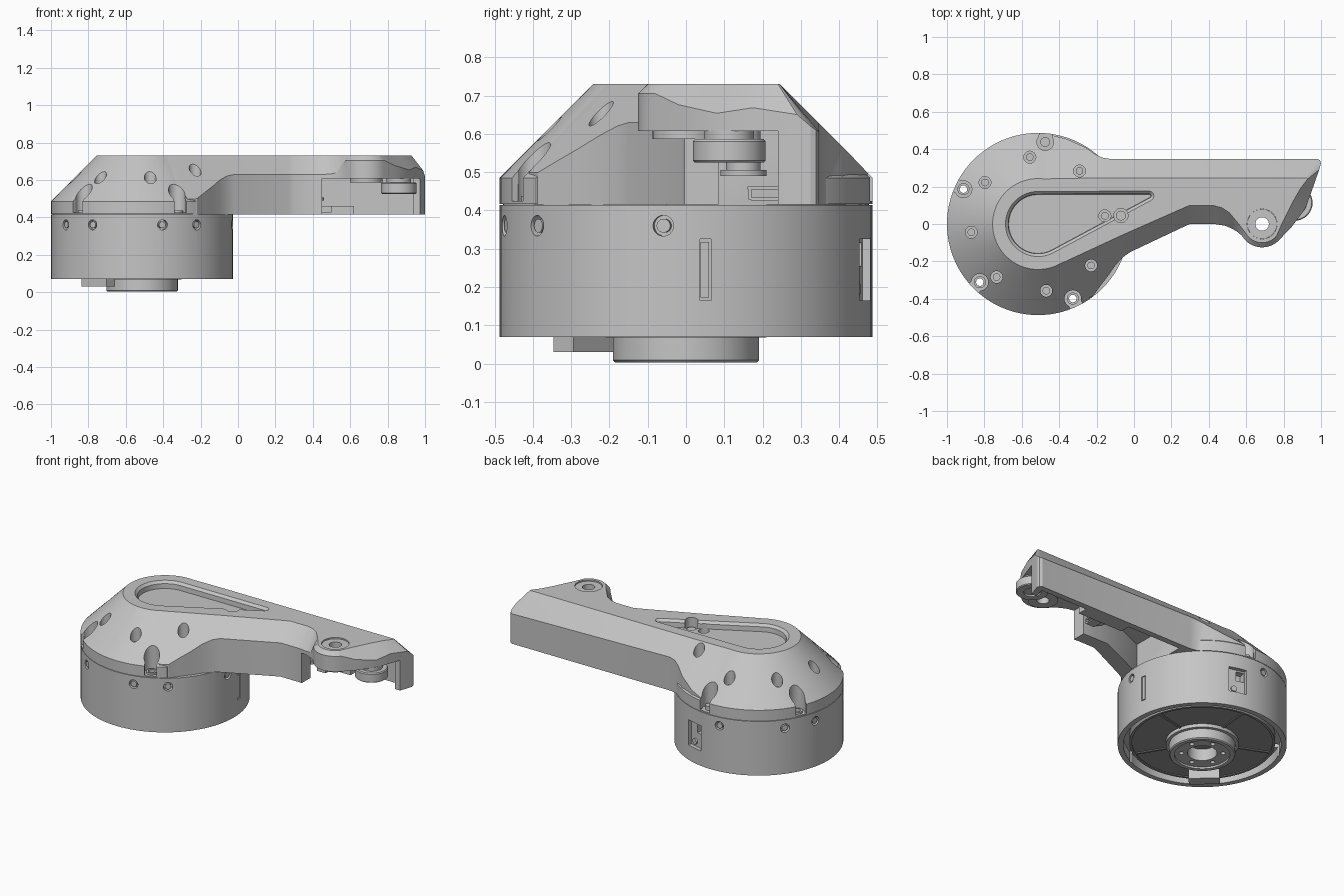
import bpy, bmesh
from math import radians, cos, sin, hypot
from mathutils import Matrix

if "Cube" in bpy.data.objects:
    bpy.data.objects.remove(bpy.data.objects["Cube"], do_unlink=True)

CX = -0.513          # drum axis
TOP, FLOOR = 0.73, 0.415
parts = []


def material(name, v):
    m = bpy.data.materials.new(name)
    m.use_nodes = True
    m.diffuse_color = (v, v, v, 1)
    m.node_tree.nodes["Principled BSDF"].inputs["Base Color"].default_value = (v, v, v, 1)
    return m


grey = material("body grey", 0.56)
dark = material("underside grey", 0.3)


def finish(name, bm, mat=None):
    bmesh.ops.remove_doubles(bm, verts=bm.verts, dist=1e-5)
    bmesh.ops.recalc_face_normals(bm, faces=bm.faces)
    me = bpy.data.meshes.new(name)
    bm.to_mesh(me)
    bm.free()
    ob = bpy.data.objects.new(name, me)
    bpy.context.collection.objects.link(ob)
    if mat:
        me.materials.append(mat)
        parts.append(ob)
    return ob


def lathe(name, profile, x, y, mat=None, n=96):
    """Revolve a closed (radius, z) loop about a vertical axis."""
    bm = bmesh.new()
    rings = [[bm.verts.new((x + r * cos(radians(360 * i / n)), y + r * sin(radians(360 * i / n)), z))
              for i in range(n)] for r, z in profile]
    for k, (r, z) in enumerate(profile):
        j = (k + 1) % len(profile)
        if r == 0 and profile[j][0] == 0:
            continue
        for i in range(n):
            bm.faces.new((rings[k][i], rings[k][i - 1], rings[j][i - 1], rings[j][i]))
    return finish(name, bm, mat)


def loft(name, loops, mat=None):
    """Skin matching loops of 3D points and cap both ends."""
    bm = bmesh.new()
    rows = [[bm.verts.new(p) for p in loop] for loop in loops]
    for a, b in zip(rows, rows[1:]):
        for i in range(len(a)):
            bm.faces.new((a[i - 1], a[i], b[i], b[i - 1]))
    bm.faces.new(rows[0][::-1])
    bm.faces.new(rows[-1])
    return finish(name, bm, mat)


def arc(x, y, r, a, b, n):
    t = [radians(a + (b - a) * i / n) for i in range(n + 1)]
    return [(x + r * cos(k), y + r * sin(k)) for k in t]


def flat(points, z):
    return [(x, y, z) for x, y in points]


def at(az, r, z):
    """Frame on the drum: local x points outward."""
    return Matrix.Translation((CX, 0, z)) @ Matrix.Rotation(radians(az), 4, 'Z') @ Matrix.Translation((r, 0, 0))


TURN = Matrix.Rotation(radians(90), 4, 'Y')


def cylinders(name, frames, r, h, mat=None):
    bm = bmesh.new()
    for f in frames:
        bmesh.ops.create_cone(bm, cap_ends=True, segments=28, radius1=r, radius2=r, depth=h, matrix=f)
    return finish(name, bm, mat)


def boxes(name, frames, size, mat=None):
    bm = bmesh.new()
    for f in frames:
        bmesh.ops.create_cube(bm, size=1, matrix=f @ Matrix.Diagonal((*size, 1)))
    return finish(name, bm, mat)


def boolean(ob, tool, op='DIFFERENCE'):
    tool.hide_render = True
    mod = ob.modifiers.new("bool", 'BOOLEAN')
    mod.operation, mod.solver, mod.object = op, 'EXACT', tool
    bpy.context.view_layer.objects.active = ob
    bpy.ops.object.modifier_apply(modifier=mod.name)
    bpy.data.objects.remove(tool, do_unlink=True)


NOTCHES = (85, 155, 225, 295)
SIDE_SCREWS = [97, 353] + [a + d for a in NOTCHES[1:] for d in (-12, 12)]
through = [at(a, 0.44, 0.3) for a in NOTCHES[1:]]

# Drum with an open underside and small side recesses
drum = lathe("drum", [(0, .13), (.455, .13), (.455, .07), (.487, .07), (.487, .414), (0, .414)], CX, 0, grey)
boolean(drum, cylinders("cut", [at(a, .487, .36) @ TURN for a in SIDE_SCREWS], .027, .06))
boolean(drum, cylinders("cut", through, .02, .8))
boolean(drum, boxes("cut", [at(75, .487, .245)], (.05, .11, .16)))
boolean(drum, boxes("cut", [at(78, .46, .285)], (.08, .05, .06)))
boolean(drum, boxes("cut", [at(6, .487, .245)], (.016, .03, .16)))
cylinders("side_screws", [at(a, .468, .36) @ TURN for a in SIDE_SCREWS], .018, .03, grey)
cylinders("port_screw", [at(73, .462, .195) @ TURN], .018, .02, grey)
boxes("side_slot_key", [at(5.8, .48, .245)], (.008, .022, .145), grey)

# Underside: plate, ribs, hub and connector block
lathe("base_plate", [(0, .09), (.42, .09), (.42, .13), (0, .13)], CX, 0, dark)
boxes("base_ribs", [at(229 + 72 * i, .31, .09) for i in range(5)], (.22, .014, .012), dark)
lathe("base_rim_ring", [(.405, .084), (.42, .084), (.42, .1), (.405, .1)], CX, 0, dark)
hub = lathe("hub", [(.085, .015), (.16, .015), (.16, .003), (.185, .003), (.191, .009), (.191, .068),
                    (.21, .068), (.21, .1), (.085, .1)], CX, 0, grey)
boolean(hub, cylinders("cut", [at(60 * i + 20, .12, .01) for i in range(6)], .014, .05))
boxes("connector_block", [at(228, .35, .065)], (.07, .18, .07), grey)

# Cover: cone with a skirt, trimmed where the arm wall sweeps into it
cover = lathe("cover", [(0, .405), (.478, .405), (.478, .417), (.487, .417), (.487, .485), (.243, TOP), (0, TOP)],
              CX, 0, grey)
trim = [(-.224, -.388), (-.143, -.277), (-.063, -.167), (.02, -.13), (.02, -.45), (-.224, -.45)]
boolean(cover, loft("cut", [flat(trim, .3), flat(trim, .8)]))

# Arm: top outline and matching wider wall outline, joined by a 45 degree chamfer
top = arc(CX, 0, .24, 90, 295, 40)
wall = arc(CX, 0, .343, 90, 295, 40)


def edge(*rows):
    for tx, ty, ox, oy in rows:
        top.append((tx, ty))
        wall.append((ox, oy))


# Wall sweeping from the skirt to the arm: step back along the slope to the top edge
for x, y in [(-.27, -.41), (-.22, -.386), (-.175, -.325), (-.14, -.28), (-.1, -.222), (-.06, -.178), (-.02, -.15)]:
    d = (x - CX) * .421 - y * .907 - .243
    edge((x - d * .421, y + d * .907, x, y))
edge((.27, .088, .27, -.013), (.30, .1, .30, 0), (.42, .1, .43, 0), (.47, .087, .49, -.01),
     (.51, .06, .53, -.028), (.56, .0, .557, -.045))
top += arc(.685, 0, .1, 210, 320, 14)
wall += arc(.685, 0, .125, 210, 320, 14)
edge((.79, 0, .84, -.02), (.85, .12, .915, .08), (.89, .19, .95, .175), (.928, .24, .99, .29),
     (.925, .245, 1, .325), (.92, .245, .995, .34), (.91, .245, .98, .348))
# Back wall flaring into the skirt
edge((-.13, .245, -.13, .348), (-.17, .245, -.17, .355), (-.21, .245, -.21, .375), (-.26, .245, -.26, .41),
     (-.36, .244, -.36, .455), (-.44, .242, -.44, .475))
shoulder = [(ox, oy, TOP - hypot(ox - tx, oy - ty)) for (tx, ty), (ox, oy) in zip(top, wall)]
boolean(cover, loft("arm", [flat(wall, FLOOR), shoulder, flat(top, TOP)]), 'UNION')

# Hollow below the arm, open towards the tip
hollow = [(.45, -.3), (1.2, -.3), (1.2, .24), (.935, .24), (.955, .31), (-.08, .31), (-.08, -.07),
          (.27, .085), (.45, .085)]
boolean(cover, loft("cut", [flat(hollow, .3), flat(hollow, .607)]))


# Teardrop pocket on top
def teardrop(inset):
    return arc(CX, 0, .175 - inset, 90, 298, 40) + arc(.08, .15, .027 - inset, 298, 450, 14)


boolean(cover, loft("cut", [flat(teardrop(.018), .685), flat(teardrop(.016), .715), flat(teardrop(-.004), .735)]))

# Screw wells, edge notches and pivot hole
wells = [at(7 + 45 * i, .36, 0) for i in range(8)]
up = Matrix.Translation
boolean(cover, cylinders("cut", [up((0, 0, .68)) @ f for f in wells], .032, .28))
boolean(cover, cylinders("cut", [up((-.07, .045, .68))], .038, .1))
boolean(cover, cylinders("cut", [at(a, .44, .575) for a in NOTCHES], .045, .3))
boolean(cover, boxes("cut", [at(a, .49, .575) for a in NOTCHES], (.1, .07, .3)))
boolean(cover, cylinders("cut", through, .02, .8))
boolean(cover, cylinders("cut", [up((.685, 0, .66))], .08, .3))
cylinders("well_screws", [up((0, 0, .545)) @ f for f in wells], .02, .03, grey)
cylinders("pocket_screw", [up((-.07, .045, .65))], .026, .05, grey)
cylinders("notch_screw", [at(85, .44, .435)], .026, .03, grey)
for i, a in enumerate(NOTCHES[1:]):
    p = at(a, .44, 0).translation
    lathe("notch_washer_%d" % i, [(.02, .42), (.032, .42), (.032, .437), (.02, .437)], p.x, p.y, grey, 28)

# Pivot bushing and roller at the arm tip
lathe("pivot_bushing", [(.036, .586), (.087, .586), (.087, .608), (.079, .608), (.079, .722), (.036, .722)],
      .685, 0, grey, 48)
lathe("tip_roller", [(0, .535), (.05, .535), (.05, .525), (.09, .525), (.095, .53), (.095, .58), (.09, .586),
                     (.065, .586), (.065, .61), (0, .61)], .86, .113, grey, 48)

# Fittings inside the hollow: guide roller, bent clip and ledge
lathe("guide_roller", [(0, .49), (.06, .49), (.06, .505), (.045, .505), (.045, .608), (0, .608)],
      .4, .15, grey, 40)
boxes("clip_top", [up((.47, .2, .458))], (.06, .08, .008), grey)
boxes("clip_bottom", [up((.47, .205, .43))], (.06, .07, .008), grey)
boxes("clip_back", [up((.47, .167, .444))], (.06, .008, .032), grey)
boxes("back_ledge", [up((.46, .28, .438))], (.32, .07, .044), grey)

bpy.ops.object.select_all(action='DESELECT')
for ob in parts:
    ob.select_set(True)
bpy.context.view_layer.objects.active = cover
bpy.ops.object.shade_smooth_by_angle(angle=radians(25))
